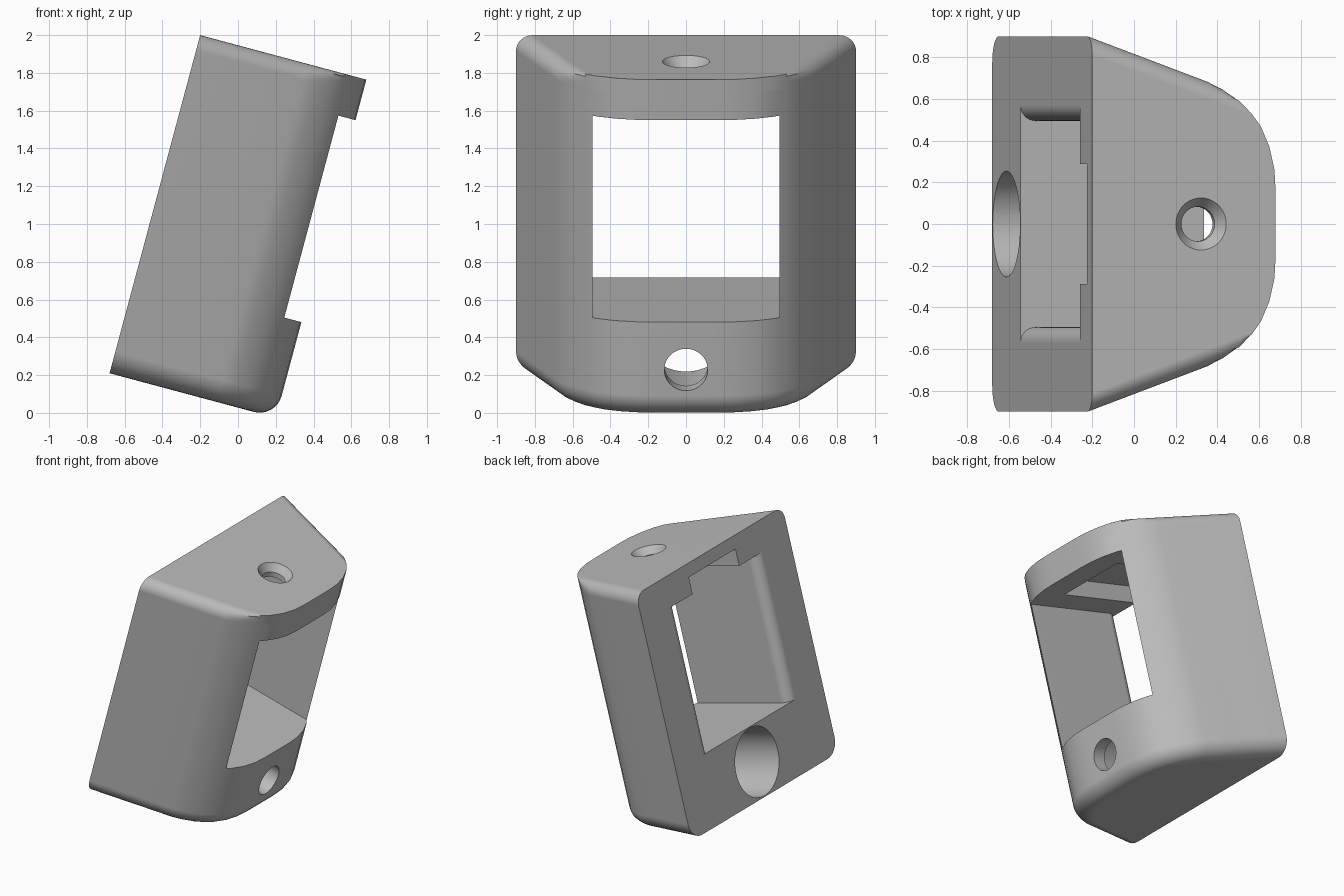
import bpy, bmesh, math
from mathutils import Matrix, Vector

if "Cube" in bpy.data.objects:
    bpy.data.objects.remove(bpy.data.objects["Cube"], do_unlink=True)

# The housing is modelled upright (x depth, y width, z height), then leaned
LEAN = Matrix.Translation((-0.68, 0, 0.21)) @ Matrix.Rotation(math.radians(15), 4, 'Y')
HEIGHT, SLOPE = 1.853, 0.366
BOTTOM_R, TOP_R, STEPS = 0.12, 0.085, 8

grey = bpy.data.materials.new("plain grey")
grey.use_nodes = True
colour = (0.5, 0.5, 0.5, 1)
grey.diffuse_color = colour
grey.node_tree.nodes["Principled BSDF"].inputs["Base Color"].default_value = colour


def loft(name, sections):
    """Skin a stack of equal-length closed loops and cap both ends."""
    bm = bmesh.new()
    rings = [[bm.verts.new(p) for p in s] for s in sections]
    n = len(rings[0])
    for low, high in zip(rings, rings[1:]):
        for i in range(n):
            j = (i + 1) % n
            bm.faces.new((low[i], low[j], high[j], high[i]))
    bm.faces.new(rings[0][::-1])
    bm.faces.new(rings[-1])
    bmesh.ops.recalc_face_normals(bm, faces=bm.faces)
    mesh = bpy.data.meshes.new(name)
    bm.to_mesh(mesh)
    bm.free()
    obj = bpy.data.objects.new(name, mesh)
    bpy.context.collection.objects.link(obj)
    mesh.materials.append(grey)
    obj.matrix_world = LEAN
    return obj


def prism(name, outline, z0, z1):
    return loft(name, [[(x, y, z) for x, y in outline] for z in (z0, z1)])


def bore(name, along, centre, stations, sides=48):
    """Round cutter; stations are (position on axis, radius)."""
    sections = []
    for s, r in stations:
        ring = []
        for i in range(sides):
            a = math.tau * i / sides
            c, d = centre + r * math.cos(a), r * math.sin(a)
            ring.append((s, d, c) if along == 'x' else (c, d, s))
        sections.append(ring)
    return loft(name, sections)


# Plan outline: tapering sides running into a bowed front
half = [(0, .9), (.2, .827), (.4, .753), (.59, .684), (.66, .645), (.735, .59),
        (.79, .532), (.838, .467), (.88, .37), (.905, .26), (.911, .15)]
plan = half + [(x, -y) for x, y in reversed(half)]


def inset_all(d):
    """Outline moved inward on sides and front, back left in place."""
    out = []
    for i, (x, y) in enumerate(plan):
        if x == 0:
            out.append((0, y - math.copysign(d / math.cos(math.atan(SLOPE)), y)))
            continue
        t = (Vector(plan[(i + 1) % len(plan)]) - Vector(plan[i - 1])).normalized()
        out.append((x + t.y * d, y - t.x * d))
    return out


def inset_sides(d):
    """Only the straight sides move inward; the front bow stays."""
    shift = d / math.cos(math.atan(SLOPE))
    return [(x, math.copysign(min(abs(y), .9 - SLOPE * x - shift), y)) for x, y in plan]


# Body with rounded bottom edge and rounded upper side edges
sections = []
for k in range(STEPS + 1):
    a = math.pi / 2 * k / STEPS
    z = BOTTOM_R * (1 - math.cos(a))
    sections.append([(x, y, z) for x, y in inset_all(BOTTOM_R * (1 - math.sin(a)))])
for k in range(STEPS + 1):
    a = math.pi / 2 * k / STEPS
    z = HEIGHT - TOP_R + TOP_R * math.sin(a)
    sections.append([(x, y, z) for x, y in inset_sides(TOP_R * (1 - math.cos(a)))])
housing = loft("housing", sections)

# Window through the body, its side walls rounded out at the back
R = 0.075
flare = [(-.1, .495 + R)]
for k in range(STEPS + 1):
    a = math.pi / 2 * k / STEPS
    flare.append((R * (1 - math.cos(a)), .495 + R * (1 - math.sin(a))))
flare.append((1.1, .495))
window = prism("window_cutter", flare + [(x, -y) for x, y in reversed(flare)], .524, 1.631)

# Recess in the window ceiling, open to the back
recess = prism("recess_cutter", [(-.1, -.287), (.68, -.287), (.68, .287), (-.1, .287)],
               1.5, 1.758)

# Countersunk screw hole in the top, stepped bore from back to front
screw_hole = bore("screw_hole_cutter", 'z', .54,
                  [(1.6, .083), (HEIGHT - .055, .083), (HEIGHT, .125), (HEIGHT + .1, .125)])
cable_bore = bore("cable_bore_cutter", 'x', .263, [(-.1, .254), (.81, .254)])
front_hole = bore("front_hole_cutter", 'x', .263, [(.6, .115), (1.1, .115)])

bpy.context.view_layer.objects.active = housing
for cutter in (window, recess, screw_hole, cable_bore, front_hole):
    cutter.hide_render = True
    cut = housing.modifiers.new(cutter.name, 'BOOLEAN')
    cut.operation, cut.solver, cut.object = 'DIFFERENCE', 'EXACT', cutter
    bpy.ops.object.modifier_apply(modifier=cut.name)
    bpy.data.objects.remove(cutter, do_unlink=True)

# Smooth rounded areas, crisp cut edges
for o in bpy.context.selected_objects:
    o.select_set(False)
housing.select_set(True)
bpy.ops.object.shade_smooth_by_angle(angle=math.radians(30))
weighted = housing.modifiers.new("flat_normals", 'WEIGHTED_NORMAL')
weighted.keep_sharp = True
